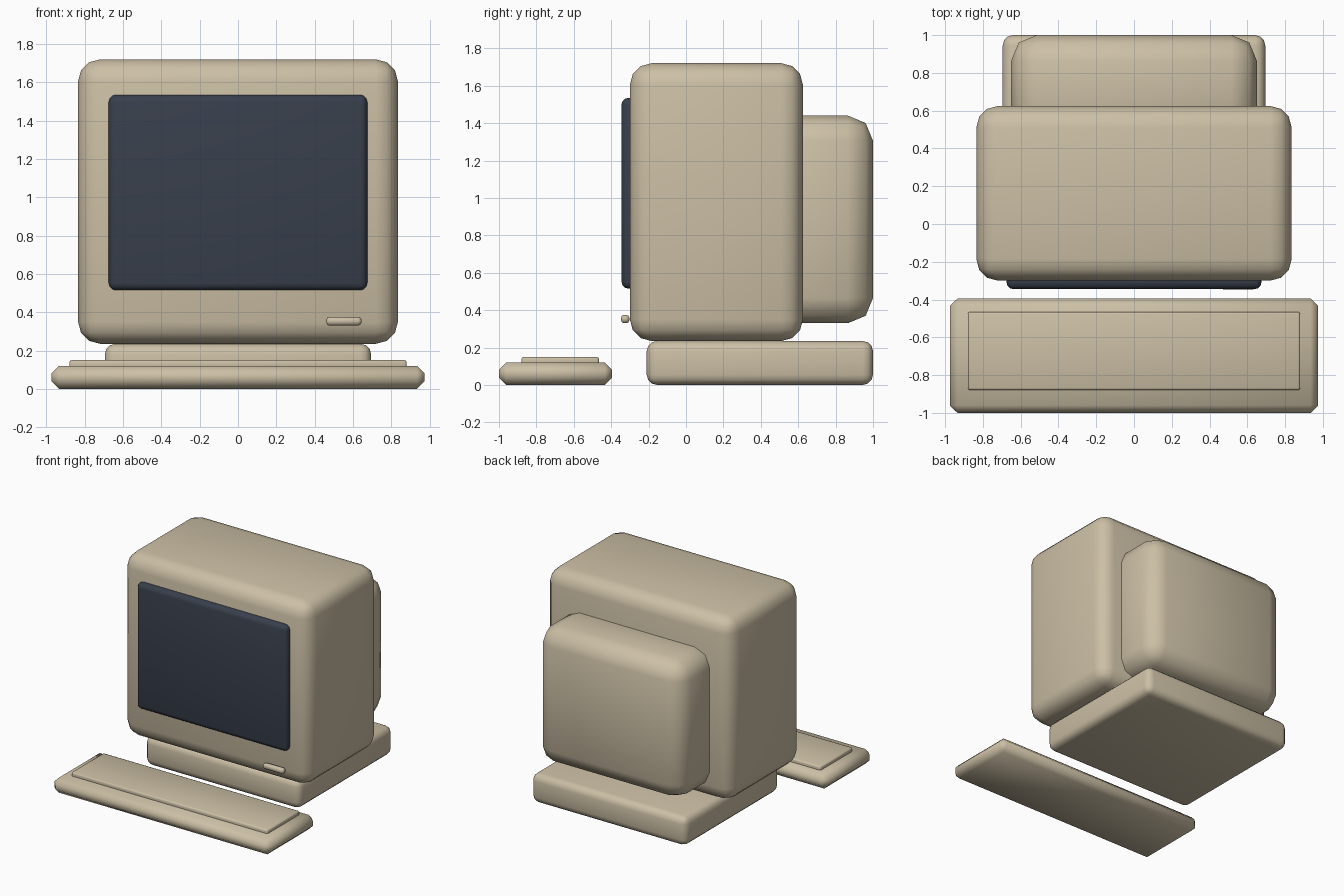
import bpy, bmesh

if "Cube" in bpy.data.objects:
    bpy.data.objects.remove(bpy.data.objects["Cube"])


def material(name, rgb):
    m = bpy.data.materials.new(name)
    m.diffuse_color = (*rgb, 1)
    m.use_nodes = True
    m.node_tree.nodes["Principled BSDF"].inputs["Base Color"].default_value = m.diffuse_color
    return m


beige = material("warm beige plastic", (0.60, 0.52, 0.375))
dark = material("dark blue glass", (0.04, 0.05, 0.072))


def rounded_box(name, x, y, z, radius, segments, mat):
    """Smooth box spanning the given (min, max) ranges, all edges rounded."""
    bm = bmesh.new()
    bmesh.ops.create_cube(bm, size=1)
    for v in bm.verts:
        for i, (lo, hi) in enumerate((x, y, z)):
            v.co[i] = hi if v.co[i] > 0 else lo
    bmesh.ops.bevel(bm, geom=bm.edges[:], offset=radius, segments=segments,
                    profile=0.5, affect='EDGES')
    for f in bm.faces:
        f.smooth = True
    mesh = bpy.data.meshes.new(name)
    bm.to_mesh(mesh)
    bm.free()
    mesh.materials.append(mat)
    obj = bpy.data.objects.new(name, mesh)
    bpy.context.collection.objects.link(obj)
    return obj


# Monitor: main case, rear tube housing, screen and power button
rounded_box("monitor_case", (-0.835, 0.835), (-0.30, 0.625), (0.235, 1.72), 0.115, 3, beige)
rounded_box("rear_housing", (-0.65, 0.65), (0.42, 1.0), (0.33, 1.44), 0.135, 2, beige)
rounded_box("screen", (-0.675, 0.675), (-0.345, -0.24), (0.515, 1.535), 0.037, 3, dark)
rounded_box("power_button", (0.46, 0.645), (-0.348, -0.302), (0.33, 0.375), 0.018, 2, beige)

# Base unit under the monitor
rounded_box("base_unit", (-0.695, 0.695), (-0.21, 1.0), (0.0, 0.235), 0.055, 3, beige)

# Keyboard with raised key area
rounded_box("keyboard", (-0.975, 0.975), (-1.0, -0.395), (0.0, 0.12), 0.04, 1, beige)
rounded_box("key_area", (-0.88, 0.88), (-0.88, -0.465), (0.10, 0.15), 0.012, 2, beige)
